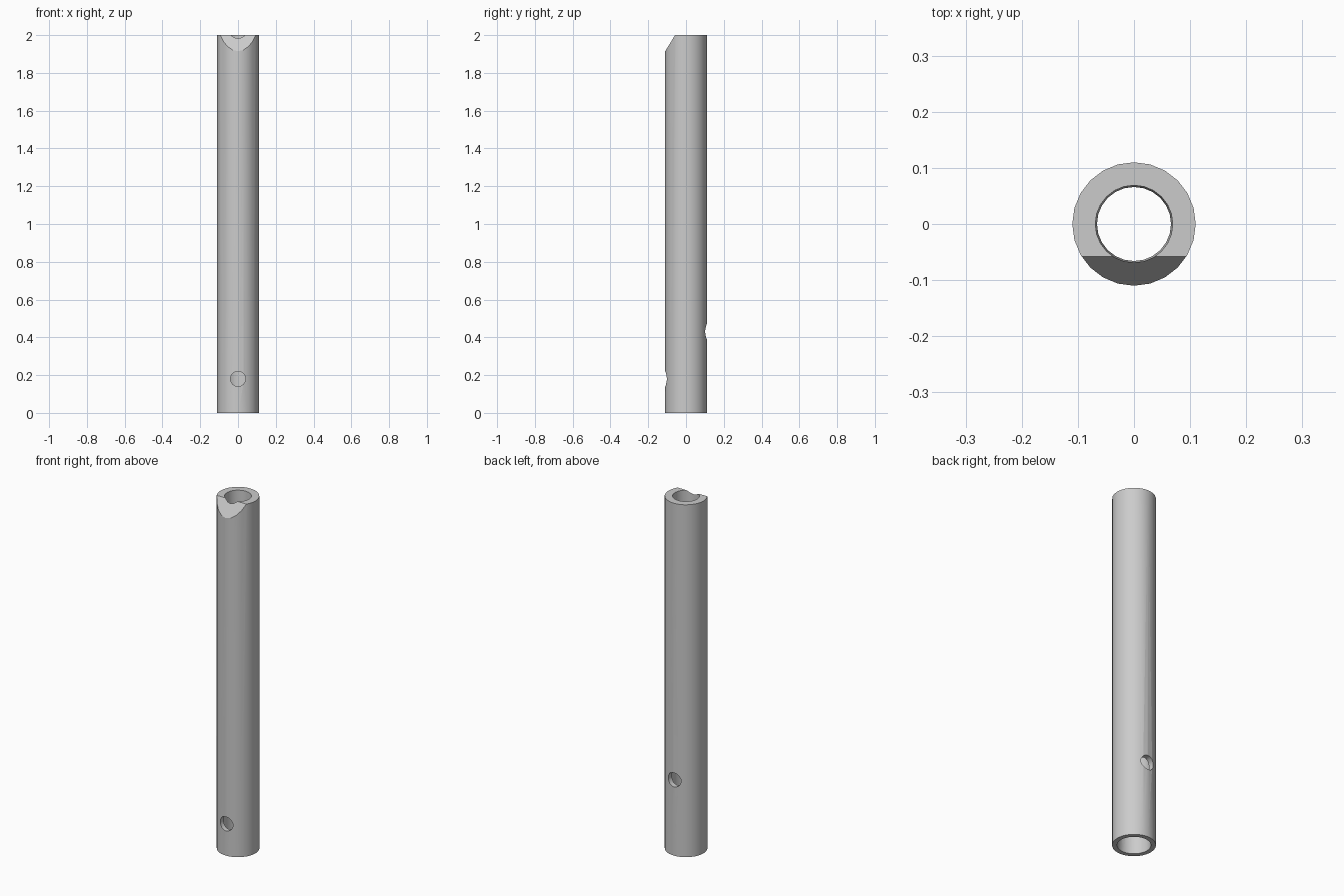
import bpy, bmesh, math
from mathutils import Matrix

if "Cube" in bpy.data.objects:
    bpy.data.objects.remove(bpy.data.objects["Cube"])

SEGS = 24
grey = bpy.data.materials.new("plain grey")
grey.diffuse_color = (0.6, 0.6, 0.6, 1)
grey.use_nodes = True
grey.node_tree.nodes["Principled BSDF"].inputs["Base Color"].default_value = grey.diffuse_color


def to_object(name, bm):
    bmesh.ops.recalc_face_normals(bm, faces=bm.faces)
    me = bpy.data.meshes.new(name)
    bm.to_mesh(me)
    bm.free()
    me.materials.append(grey)
    ob = bpy.data.objects.new(name, me)
    bpy.context.collection.objects.link(ob)
    return ob


def cut(target, cutter):
    mod = target.modifiers.new(cutter.name, 'BOOLEAN')
    mod.operation = 'DIFFERENCE'
    mod.solver = 'EXACT'
    mod.object = cutter
    cutter.hide_render = True
    cutter.hide_set(True)


# Tube: closed wall profile (radius, height) spun around z, bore widening to the foot
profile = [(0.11, 0), (0.11, 2), (0.069, 2), (0.066, 1.8), (0.085, 0)]
bm = bmesh.new()
rings = []
for i in range(SEGS):
    a = 2 * math.pi * i / SEGS
    rings.append([bm.verts.new((r * math.cos(a), r * math.sin(a), z)) for r, z in profile])
n = len(profile)
for i in range(SEGS):
    a, b = rings[i], rings[(i + 1) % SEGS]
    for k in range(n):
        bm.faces.new((a[k], b[k], b[(k + 1) % n], a[(k + 1) % n]))
tube = to_object("tube", bm)

# Slanted mouth notch at the top front: a wedge extruded along x
bm = bmesh.new()
slope = (2.0 - 1.915) / (0.11 - 0.058)
corners = [(-0.2, 1.915 - 0.09 * slope), (-0.058 + 0.1 / slope, 2.1), (-0.2, 2.1)]
left, right = ([bm.verts.new((x, y, z)) for y, z in corners] for x in (-0.2, 0.2))
bm.faces.new(left)
bm.faces.new(right)
for k in range(3):
    j = (k + 1) % 3
    bm.faces.new((left[k], left[j], right[j], right[k]))
cut(tube, to_object("notch_cutter", bm))

# Round holes through one wall only: low at the front, higher at the back
for name, y, z in (("front_hole_cutter", -0.1, 0.18), ("back_hole_cutter", 0.1, 0.43)):
    bm = bmesh.new()
    bmesh.ops.create_cone(bm, cap_ends=True, segments=SEGS, radius1=0.04, radius2=0.04, depth=0.18,
                          matrix=Matrix.Translation((0, y, z)) @ Matrix.Rotation(math.pi / 2, 4, 'X'))
    cut(tube, to_object(name, bm))

# Bake the cuts, drop the cutters and smooth the round walls
bpy.context.view_layer.objects.active = tube
tube.select_set(True)
for mod in list(tube.modifiers):
    cutter = mod.object
    bpy.ops.object.modifier_apply(modifier=mod.name)
    bpy.data.objects.remove(cutter)
bpy.ops.object.shade_smooth_by_angle(angle=math.radians(30))
